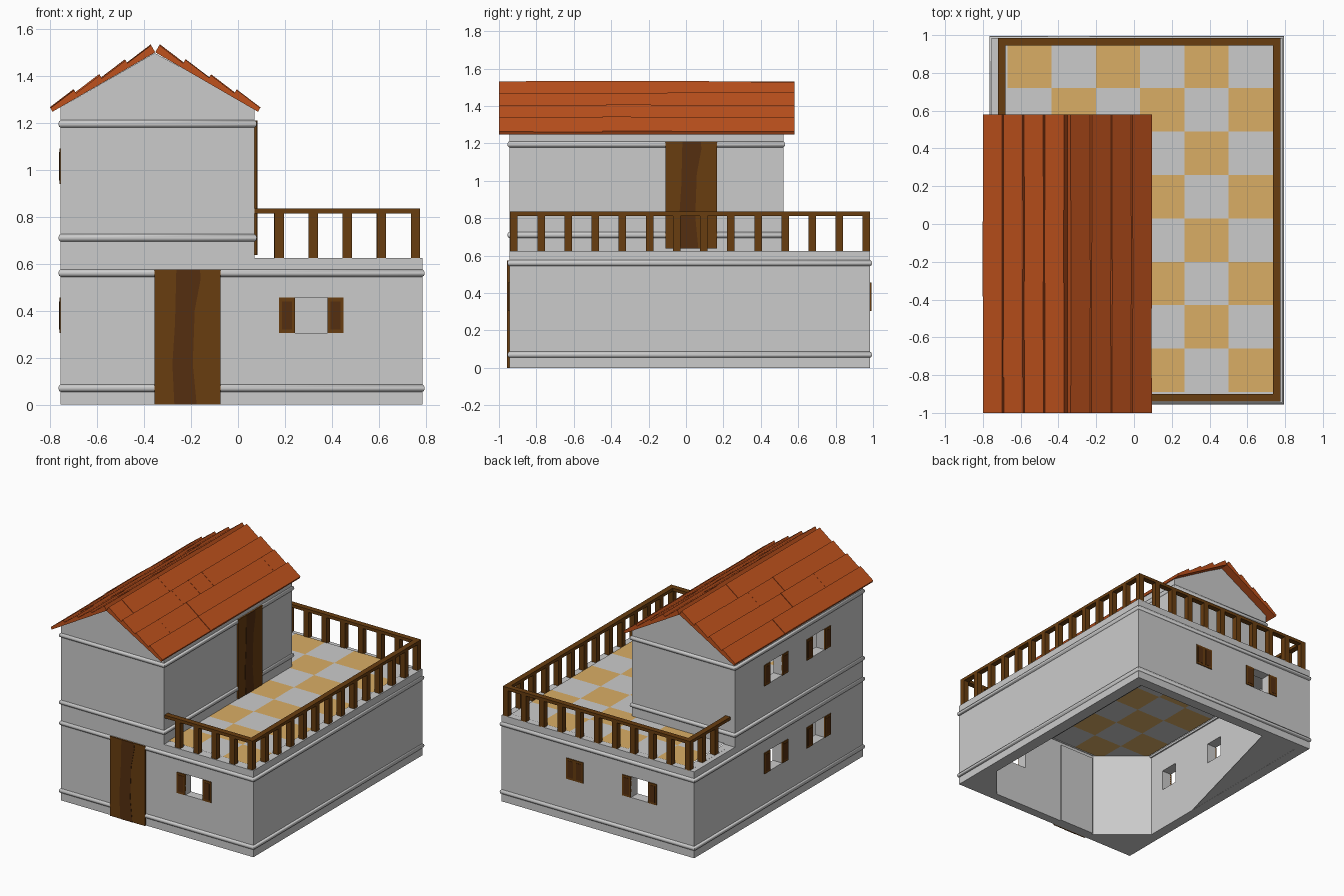
import bpy, bmesh, math, random

if "Cube" in bpy.data.objects:
    bpy.data.objects.remove(bpy.data.objects["Cube"])
random.seed(4)

X0, X1, Y0, Y1 = -0.755, 0.785, -0.945, 0.985   # lower storey
UX, UY, FL = 0.07, 0.52, 0.625                  # upper storey limits, terrace level


def material(name, col):
    m = bpy.data.materials.new(name)
    m.diffuse_color = (*col, 1)
    m.use_nodes = True
    m.node_tree.nodes["Principled BSDF"].inputs["Base Color"].default_value = m.diffuse_color
    return m


BROWN = material("wood", (0.14, 0.047, 0.005))
DARK = material("dark_wood", (0.09, 0.028, 0.005))
ROOF = material("roof_clay", (0.52, 0.083, 0.012))
TAN = material("tan_tile", (0.70, 0.42, 0.13))
GREY = material("grey_tile", (0.8, 0.8, 0.8))

# Wall frames: (position along, height, distance outward) -> world
front = lambda u, v, d: (u, Y0 - d, v)
back = lambda u, v, d: (u, Y1 + d, v)
left = lambda u, v, d: (X0 - d, u, v)
right = lambda u, v, d: (UX + d, u, v)
flat = lambda u, v, d: (u, v, d)


def finish(name, bm, mats=()):
    bmesh.ops.recalc_face_normals(bm, faces=bm.faces[:])
    me = bpy.data.meshes.new(name)
    bm.to_mesh(me)
    bm.free()
    for m in mats:
        me.materials.append(m)
    ob = bpy.data.objects.new(name, me)
    bpy.context.collection.objects.link(ob)
    return ob


def add_prism(bm, pts, frame, d0, d1):
    a = [bm.verts.new(frame(u, v, d0)) for u, v in pts]
    b = [bm.verts.new(frame(u, v, d1)) for u, v in pts]
    n = len(pts)
    bm.faces.new(a[::-1])
    bm.faces.new(b)
    for i in range(n):
        j = (i + 1) % n
        bm.faces.new((a[i], a[j], b[j], b[i]))


def prism(name, pts, frame, d0, d1, mat=None):
    bm = bmesh.new()
    add_prism(bm, pts, frame, d0, d1)
    return finish(name, bm, [mat] if mat else [])


def rect(u0, u1, v0, v1):
    return [(u0, v0), (u1, v0), (u1, v1), (u0, v1)]


def cut(ob, cutters):
    for c in cutters:
        m = ob.modifiers.new("cut", 'BOOLEAN')
        m.operation, m.solver, m.object = 'DIFFERENCE', 'EXACT', c
    bpy.context.view_layer.update()
    me = bpy.data.meshes.new_from_object(
        ob.evaluated_get(bpy.context.evaluated_depsgraph_get()))
    ob.modifiers.clear()
    ob.data = me
    for c in cutters:
        bpy.data.objects.remove(c)


# Lower storey, hollow and open below, with cut-off inner corners
lower = prism("lower_walls", rect(X0, X1, Y0, Y1), flat, 0, FL)
room = [(-0.37, -0.88), (0.495, -0.88), (0.70, -0.64), (0.70, 0.91),
        (-0.68, 0.91), (-0.68, -0.62)]
lower_cuts = [prism("cutter", room, flat, -0.1, 0.8)]
prism("corner_plate", [(-0.69, -0.22), (-0.39, 0.92), (-0.69, 0.92)], flat, 0.001, 0.006)

# Upper storey, gabled
PX, PZ, EZ = -0.3425, 1.497, 1.267
upper = prism("upper_walls", [(X0, FL), (UX, FL), (UX, EZ), (-0.355, PZ), (X0, EZ)],
              front, 0, Y0 - UY)
upper_cuts = [prism("cutter", [(X0 + .07, 0.5), (UX - .07, 0.5), (UX - .07, EZ - .03),
                               (-0.355, PZ - .07), (X0 + .07, EZ - .03)],
                    front, -0.07, Y0 - UY + 0.07)]


# Windows: opening plus a pair of shutters
def shutter(name, frame, u0, u1, z0):
    prism(name, rect(u0, u1, z0, z0 + 0.15), frame, -0.005, 0.006, BROWN)
    prism(name + "_panel", rect(u0 + .012, u1 - .012, z0 + .015, z0 + .135),
          frame, 0, 0.008, DARK)


def window(frame, u, z0, cuts, open_=True):
    if open_:
        cuts.append(prism("cutter", rect(u - .07, u + .07, z0, z0 + .15), frame, -0.12, 0.05))
    for s in (-1, 1):
        a, b = sorted((u + s * (0.07 if open_ else 0), u + s * (0.137 if open_ else 0.068)))
        shutter("shutter", frame, a, b, z0)


window(front, 0.312, 0.305, lower_cuts)
window(back, -0.32, 0.305, lower_cuts)
window(back, 0.197, 0.305, lower_cuts, False)
for y in (0.05, -0.435):
    window(left, y, 0.305, lower_cuts)
    window(left, y, 0.94, upper_cuts)
cut(lower, lower_cuts)
cut(upper, upper_cuts)


# Doors with a crooked dark plank
def door(name, frame, u0, z0, w, h):
    prism(name, rect(u0, u0 + w, z0, z0 + h), frame, -0.005, 0.011, BROWN)
    plank = [(.30, 0), (.64, 0), (.58, .3), (.61, .7), (.70, .93), (.69, 1),
             (.33, 1), (.31, .6), (.27, .3)]
    prism(name + "_plank", [(u0 + a * w, z0 + b * h) for a, b in plank], frame, 0, 0.013, DARK)


door("front_door", front, -0.355, 0, 0.28, 0.575)
door("terrace_door", right, -0.11, 0.637, 0.275, 0.573)
prism("door_backing", rect(-0.355, -0.075, 0, 0.6), front, -0.075, -0.01)


# Rounded mouldings round the walls
def moulding(z, x0, x1, y0, y1):
    bm = bmesh.new()
    rings = []
    for k in range(8):
        t = math.tau * k / 8
        o, h = 0.010 * math.cos(t), 0.016 * math.sin(t)
        rings.append([bm.verts.new((x, y, z + h)) for x, y in
                      rect(x0 - o, x1 + o, y0 - o, y1 + o)])
    for k in range(8):
        r, s = rings[k], rings[(k + 1) % 8]
        for i in range(4):
            j = (i + 1) % 4
            bm.faces.new((r[i], r[j], s[j], s[i]))
    ob = finish("moulding", bm)
    for p in ob.data.polygons:
        p.use_smooth = True
    bpy.context.view_layer.objects.active = ob
    ob.select_set(True)
    bpy.ops.object.shade_smooth_by_angle(angle=math.radians(50))
    ob.select_set(False)


for z in (0.07, 0.56):
    moulding(z, X0, X1, Y0, Y1)
for z in (0.71, 1.195):
    moulding(z, X0, UX, Y0, UY)

# Checkered terrace floor
bm = bmesh.new()
tw, th = 1.405 / 6, 1.84 / 8
for i in range(6):
    for j in range(8):
        x, y = -0.67 + i * tw, 0.95 - j * th
        f = bm.faces.new([bm.verts.new((a, b, 0.631)) for a, b in rect(x, x + tw, y - th, y)])
        f.material_index = (i + j) % 2
bmesh.ops.remove_doubles(bm, verts=bm.verts[:], dist=0.001)
floor = finish("terrace_floor", bm, (TAN, GREY))
prism("floor_border_left", rect(-0.72, -0.67, -0.9, 0.95), flat, 0.61, 0.6255)

# Railings: top rails, then evenly spaced posts
RX0, RX1, RY0, RY1, H, S = -0.70, 0.756, -0.92, 0.965, 0.02, 0.145
bm = bmesh.new()
for r in (rect(UX, RX1 + H, RY0 - H, RY0 + H), rect(RX1 - H, RX1 + H, RY0 + H, RY1 - H),
          rect(RX0 - H, RX1 + H, RY1 - H, RY1 + H), rect(RX0 - H, RX0 + H, UY, RY1 - H)):
    add_prism(bm, r, flat, 0.813, 0.835)
finish("top_rail", bm, [BROWN])
spots = [(RX1 - i * S, RY0) for i in range(5)]
spots += [(RX1, RY0 + i * (RY1 - RY0) / 13) for i in range(1, 14)]
spots += [(RX1 - i * (RX1 - RX0) / 10, RY1) for i in range(1, 11)]
spots += [(RX0, RY1 - i * S) for i in range(1, 3)]
bm = bmesh.new()
for x, y in spots:
    add_prism(bm, rect(x - H, x + H, y - H, y + H), flat, FL - 0.005, 0.814)
finish("railing_posts", bm, [BROWN])

# Roof: four rows of tilted slabs per slope, random lengths
CX, RUN, ZE, RISE = -0.3525, 0.4375, 1.247, 0.253
length = math.hypot(RUN, RISE)
c, s = RUN / length, RISE / length
L = length / 4
for side, name in ((-1, "roof_left"), (1, "roof_right")):
    bm = bmesh.new()
    for row in range(4):
        y = -1.0
        while y < 0.579:
            y2 = y + random.uniform(0.14, 0.42)
            if y2 > 0.46:
                y2 = 0.58
            j = random.uniform(-0.003, 0.004)
            a, b = row * L, (row + 1) * L
            sec = []
            for t, n in ((a, 0), (b, 0), (b, 0.036 + j), (a, 0.02 + j)):
                sec.append((CX + side * (RUN - t * c + n * s), ZE + t * s + n * c))
            add_prism(bm, sec, lambda u, v, d: (u, d, v), y, y2)
            y = y2
    finish(name, bm, [ROOF])
